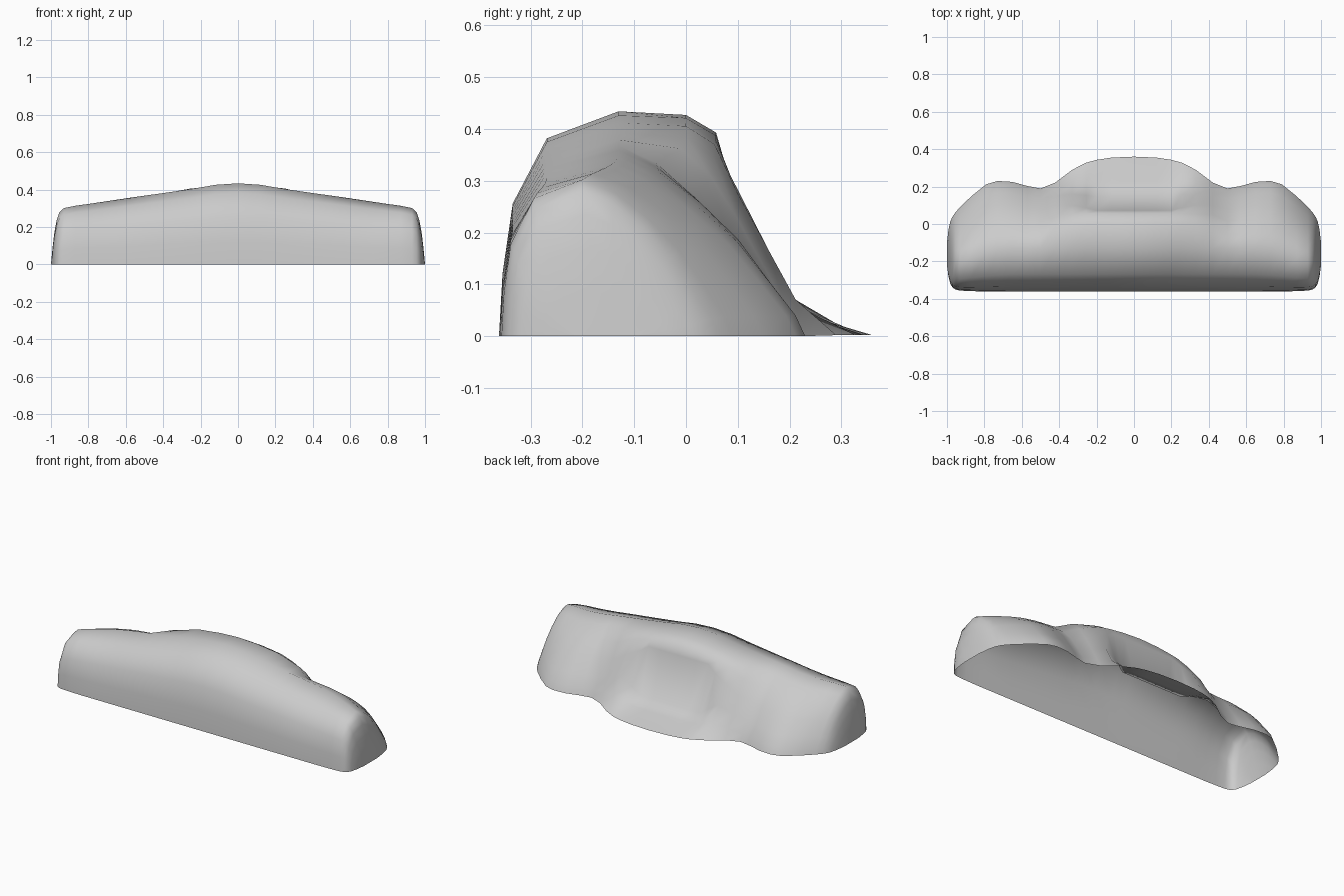
import bpy, bmesh

if "Cube" in bpy.data.objects:
    bpy.data.objects.remove(bpy.data.objects["Cube"])

# Front half of every section: share of the way to the crest, share of crest height
FRONT = [(0, 0), (.03, .28), (.115, .59), (.40, .88), (1, 1)]
# Rounded back slope: share of the way from crest to back edge, share of height
SLOPE = [(.225, .91), (.45, .74), (.65, .54), (.83, .29), (.95, .12), (1, 0)]

# Back of the pocket with its lip, and the shoulder beside it (y, z)
POCKET = [(0, .427), (.058, .393), (.072, .345), (.145, .075), (.225, .042), (.36, .002)]
SHOULDER = [(0, .384), (.052, .348), (.10, .275), (.16, .165), (.212, .07), (.30, .002)]
FLANK = [(-.01, .362), (.05, .305), (.10, .225), (.15, .135), (.19, .06), (.222, 0)]


def blend(a, b, t):
    return [(p[0] + (q[0] - p[0]) * t, p[1] + (q[1] - p[1]) * t) for p, q in zip(a, b)]


def with_edge(back, y, drop=0):
    return [(p[0], p[1] - drop * (i < 2)) for i, p in enumerate(back[:-1])] + [(y, back[-1][1])]


def section(height, front_y, crest_y, back):
    pts = [(front_y + (crest_y - front_y) * a, height * f) for a, f in FRONT]
    if isinstance(back, list):
        return pts + back
    return pts + [(crest_y + (back - crest_y) * u, height * f) for u, f in SLOPE]


# Sections across half the body: x, height, front y, crest y, back edge or back profile
stations = [
    (0, .434, -.361, -.13, POCKET),
    (.12, .426, -.361, -.13, with_edge(POCKET, .355, .006)),
    (.20, .412, -.361, -.13, with_edge(POCKET, .343, .016)),
    (.255, .403, -.361, -.13, with_edge(blend(POCKET, SHOULDER, .5), .328)),
    (.33, .392, -.361, -.13, with_edge(SHOULDER, .29)),
    (.42, .379, -.361, -.13, FLANK),
    (.50, .368, -.361, -.13, .19),
    (.57, .358, -.361, -.13, .203),
    (.65, .346, -.361, -.13, .225),
    (.73, .334, -.361, -.14, .23),
    (.79, .325, -.361, -.155, .212),
    (.87, .314, -.359, -.18, .148),
    (.93, .302, -.356, -.20, .09),
    (.955, .28, -.35, -.20, .062),
    (.97, .235, -.34, -.195, .04),
    (.982, .17, -.32, -.185, .015),
    (.992, .085, -.28, -.175, -.03),
    (1.0, .0, -.22, -.16, -.10),
]

# Body shell, open underneath
bm = bmesh.new()
rows = []
full = [(-s[0], *s[1:]) for s in reversed(stations[1:])] + stations
for x, h, fy, cy, back in full:
    rows.append([bm.verts.new((x, y, max(z, 0))) for y, z in section(h, fy, cy, back)])
for r0, r1 in zip(rows, rows[1:]):
    for i in range(len(r0) - 1):
        bm.faces.new((r0[i], r1[i], r1[i + 1], r0[i + 1]))
for f in bm.faces:
    f.smooth = True
mesh = bpy.data.meshes.new("body_shell")
bm.to_mesh(mesh)
bm.free()
body = bpy.data.objects.new("body_shell", mesh)
bpy.context.collection.objects.link(body)
